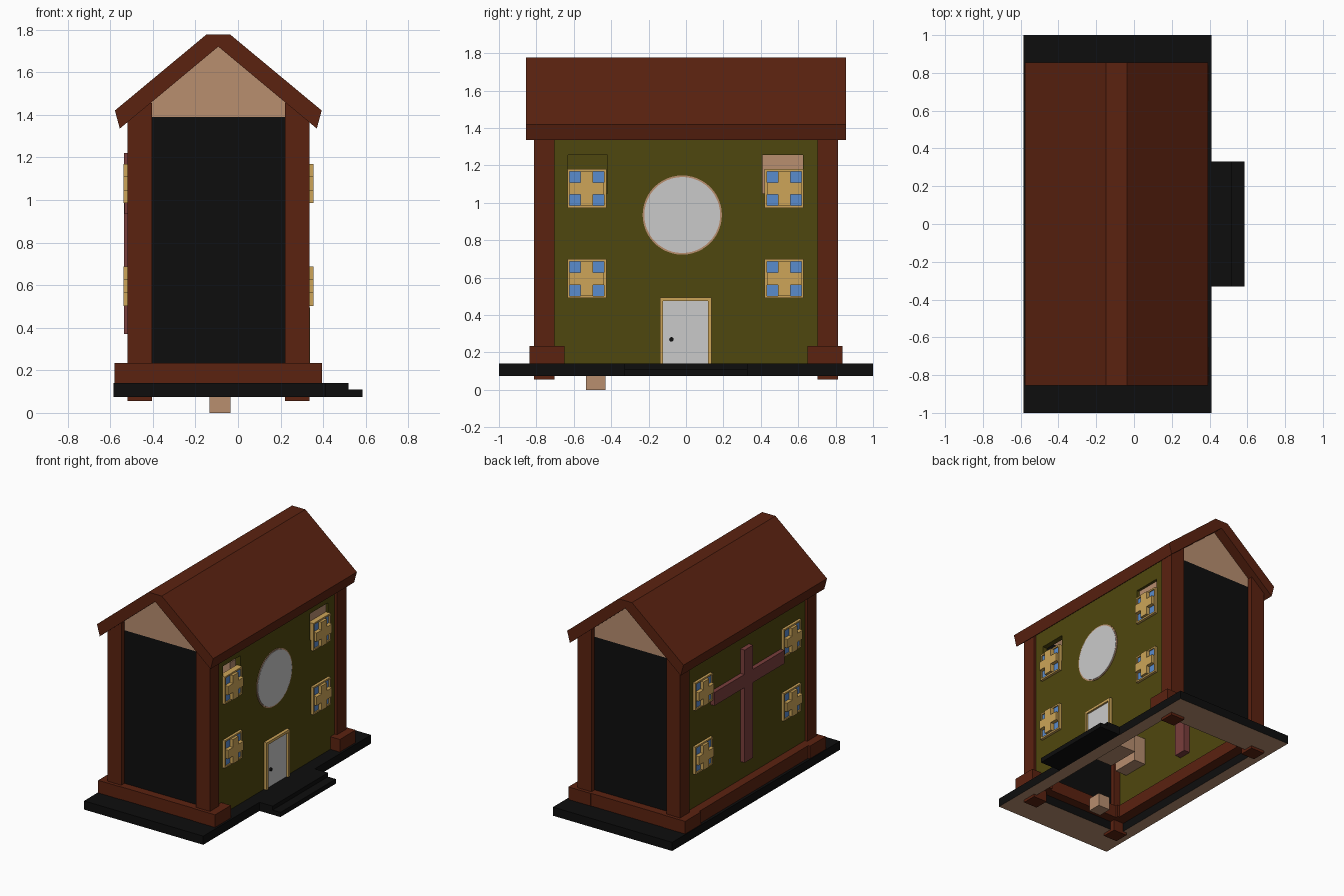
import bpy, bmesh, math
from mathutils import Matrix, Vector

if "Cube" in bpy.data.objects:
    bpy.data.objects.remove(bpy.data.objects["Cube"])


def material(name, rgb):
    m = bpy.data.materials.new(name)
    lin = [((c / 255 + 0.055) / 1.055) ** 2.4 if c > 10 else c / 255 / 12.92 for c in rgb]
    m.diffuse_color = (*lin, 1)
    m.use_nodes = True
    m.node_tree.nodes["Principled BSDF"].inputs["Base Color"].default_value = m.diffuse_color
    return m


BROWN = material("dark_brown_wood", (91, 34, 16))
BLACK = material("black_stone", (13, 13, 13))
OLIVE = material("olive_plaster", (79, 71, 14))
TAN = material("tan_wood", (184, 142, 111))
YELLOW = material("yellow_trim", (205, 165, 88))
BLUE = material("blue_glass", (90, 140, 205))
GREY = material("pale_grey", (202, 202, 202))
RED = material("reddish_timber", (122, 62, 60))

CX = -0.0925          # centre line of the house


def finish(bm, name, mat):
    bmesh.ops.recalc_face_normals(bm, faces=bm.faces[:])
    me = bpy.data.meshes.new(name)
    bm.to_mesh(me)
    bm.free()
    me.materials.append(mat)
    ob = bpy.data.objects.new(name, me)
    bpy.context.collection.objects.link(ob)
    return ob


def add_box(bm, x, y, z):
    size = Vector((abs(x[1] - x[0]), abs(y[1] - y[0]), abs(z[1] - z[0])))
    mid = Vector((sum(x) / 2, sum(y) / 2, sum(z) / 2))
    bmesh.ops.create_cube(bm, size=1, matrix=Matrix.Translation(mid) @ Matrix.Diagonal((*size, 1)))


def boxes(name, mat, *parts):
    bm = bmesh.new()
    for p in parts:
        add_box(bm, *p)
    return finish(bm, name, mat)


def prism(name, mat, profile, y0, y1):
    """Extrude an x-z profile along y."""
    bm = bmesh.new()
    f = bm.faces.new([bm.verts.new((x, y0, z)) for x, z in profile])
    ext = bmesh.ops.extrude_face_region(bm, geom=[f])
    bmesh.ops.translate(bm, vec=(0, y1 - y0, 0),
                        verts=[g for g in ext["geom"] if isinstance(g, bmesh.types.BMVert)])
    return finish(bm, name, mat)


def disc(name, mat, y, z, r, x0, x1, n=48):
    bm = bmesh.new()
    bmesh.ops.create_cone(bm, cap_ends=True, segments=n, radius1=r, radius2=r, depth=x1 - x0,
                          matrix=Matrix.Translation(((x0 + x1) / 2, y, z)) @ Matrix.Rotation(math.pi / 2, 4, 'Y'))
    return finish(bm, name, mat)


def cut(ob, name, *part):
    c = boxes(name, TAN, part)
    c.hide_render = True
    c.hide_viewport = True
    c.display_type = 'WIRE'
    m = ob.modifiers.new("cut", 'BOOLEAN')
    m.operation, m.solver, m.object = 'DIFFERENCE', 'EXACT', c


# Base slab: open frame, black with a tan underside
slab_z = (0.075, 0.14)
slab = boxes("base_slab", BLACK,
             ((-0.585, 0.41), (-1, -0.74), slab_z), ((-0.585, 0.41), (0.74, 1), slab_z),
             ((-0.585, -0.49), (-0.74, 0.74), slab_z), ((0.31, 0.41), (-0.74, 0.74), slab_z))
slab.data.materials.append(TAN)
for p in slab.data.polygons:
    if p.normal.z < -0.5:
        p.material_index = 1

# Entrance steps
boxes("entrance_steps", BLACK, ((0.41, 0.52), (-0.33, 0.33), slab_z),
      ((0.52, 0.585), (-0.33, 0.33), (0.075, 0.11)))

# Small peg under the house
boxes("base_peg", TAN, ((-0.135, -0.035), (-0.535, -0.43), (0, 0.1)))

# Corner posts with their feet, and sill beams on three sides
for s, end in ((-1, "front"), (1, "back")):
    for x, foot, side in (((-0.52, -0.405), (-0.58, -0.395), "left"),
                          ((0.22, 0.335), (0.21, 0.395), "right")):
        boxes(f"{end}_{side}_post", BROWN, (x, (s * 0.703, s * 0.813), (0.055, 1.455)))
        boxes(f"{end}_{side}_foot", BROWN, (foot, (s * 0.65, s * 0.838), (0.14, 0.235)))
    boxes(f"{end}_sill_beam", BROWN, ((-0.395, 0.21), (s * 0.67, s * 0.835), (0.14, 0.235)))
    # End walls and gables
    boxes(f"{end}_wall", BLACK, ((-0.42, 0.235), (s * 0.735, s * 0.775), (0.2, 1.39)))
    prism(f"{end}_gable", TAN, [(-0.42, 1.39), (0.235, 1.39), (0.235, 1.465), (CX, 1.735), (-0.42, 1.465)],
          s * 0.735, s * 0.775)
boxes("left_sill_beam", BROWN, ((-0.565, -0.41), (-0.65, 0.65), (0.14, 0.235)))

# Side walls
right_wall = boxes("right_wall", OLIVE, ((0.275, 0.315), (-0.72, 0.72), (0.13, 1.39)))
boxes("left_wall", OLIVE, ((-0.50, -0.46), (-0.72, 0.72), (0.2, 1.39)))
cut(right_wall, "front_hole_cutter", (0.2, 0.4), (-0.63, -0.42), (1.05, 1.255))
cut(right_wall, "back_hole_cutter", (0.2, 0.4), (0.41, 0.625), (1.05, 1.255))
boxes("recess_backing", TAN, ((0.25, 0.295), (0.40, 0.635), (1.04, 1.265)))

# Roof shell with a flat ridge
prism("roof", BROWN, [(-0.578, 1.42), (-0.148, 1.777), (-0.037, 1.777), (0.393, 1.42),
                      (0.37, 1.335), (CX, 1.72), (-0.555, 1.335)], -0.856, 0.856)


# Windows: frame, panes and a thick raised cross
def window(label, side, y, z):
    def X(a, b):      # distances out from the house centre line
        return CX + side * a, CX + side * b
    h, t, c, w = 0.104, 0.012, 0.092, 0.033
    d = X(0.38, 0.427)
    boxes(label + "_frame", YELLOW,
          (d, (y - h, y + h), (z + h - t, z + h)), (d, (y - h, y + h), (z - h, z - h + t)),
          (d, (y - h, y - h + t), (z - h + t, z + h - t)), (d, (y + h - t, y + h), (z - h + t, z + h - t)))
    boxes(label + "_panes", BLUE, (X(0.38, 0.418), (y - h + t, y + h - t), (z - h + t, z + h - t)))
    boxes(label + "_cross", YELLOW, (X(0.41, 0.446), (y - c, y + c), (z - w, z + w)),
          (X(0.41, 0.446), (y - w, y + w), (z + w, z + c)), (X(0.41, 0.446), (y - w, y + w), (z - c, z - w)))
    if z < 0.8:       # casing showing inside
        boxes(label + "_casing", TAN, (X(0.27, 0.375), (y - h, y + h), (z - h, z + h)))


for side, sn in ((1, "right"), (-1, "left")):
    for y, yn in ((-0.53, "front"), (0.525, "back")):
        for z, zn in ((0.595, "lower"), (1.077, "upper")):
            window(f"{sn}_{yn}_{zn}_window", side, y, z)

# Round window
disc("round_window_rim", TAN, -0.02, 0.935, 0.212, 0.29, 0.319)
disc("round_window_glass", GREY, -0.02, 0.935, 0.203, 0.30, 0.322)

# Door with frame, knob and inner casing
boxes("door_frame", YELLOW, ((0.30, 0.338), (-0.14, -0.122), (0.14, 0.495)),
      ((0.30, 0.338), (0.117, 0.135), (0.14, 0.495)), ((0.30, 0.338), (-0.122, 0.117), (0.475, 0.495)))
boxes("door_panel", GREY, ((0.30, 0.324), (-0.122, 0.117), (0.14, 0.475)))
disc("door_knob", BLACK, -0.078, 0.27, 0.012, 0.32, 0.336, 12)
boxes("door_casing", TAN, ((0.1, 0.30), (-0.13, 0.13), (0.14, 0.48)))

# Timber cross through the left wall
boxes("timber_upright", RED, ((-0.535, -0.41), (-0.035, 0.065), (0.37, 1.22)))
boxes("timber_crossbar", RED, ((-0.532, -0.47), (-0.415, 0.42), (0.935, 1.035)))
